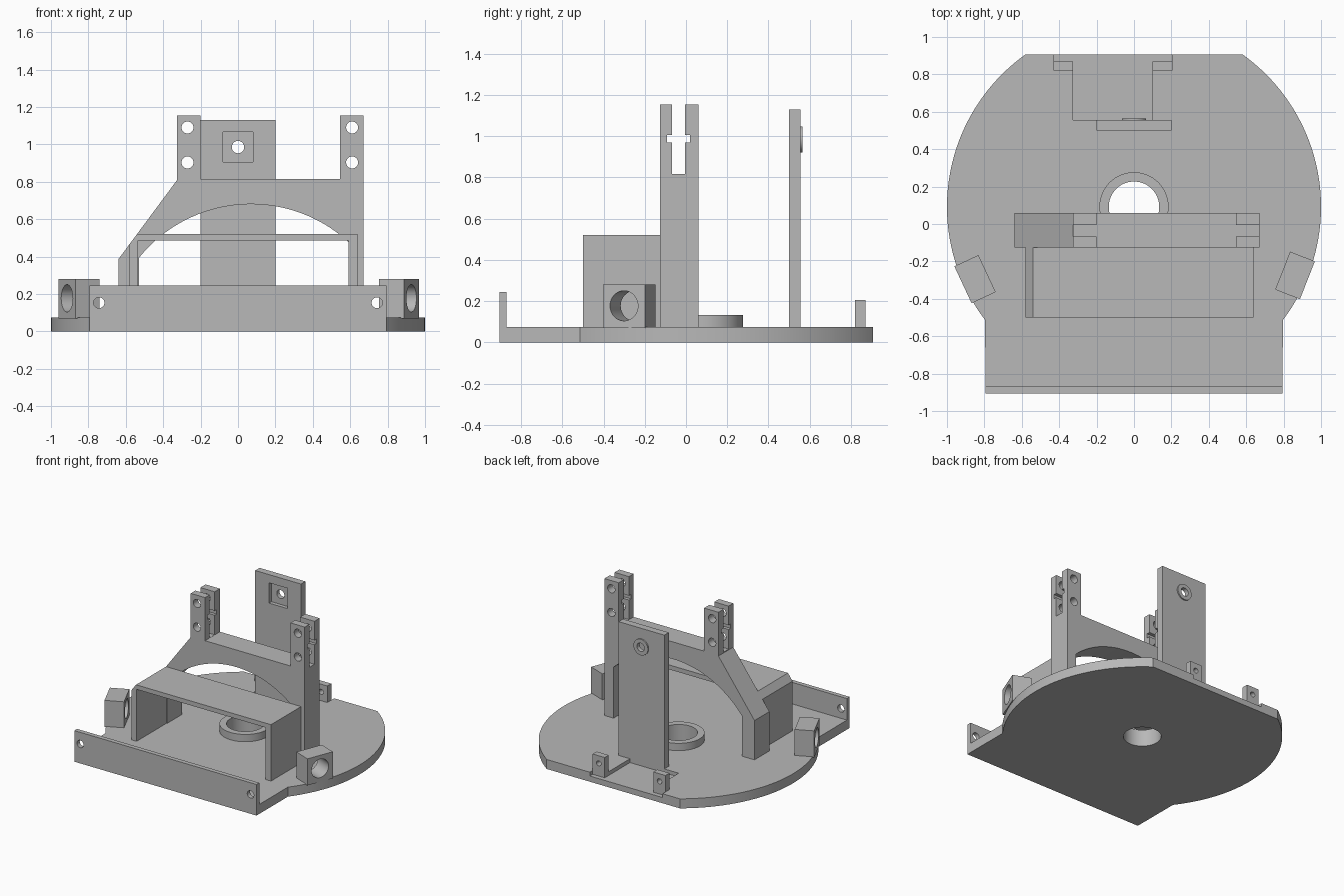
import bpy, bmesh, math
from mathutils import Matrix, Vector

cube = bpy.data.objects.get("Cube")
if cube:
    bpy.data.objects.remove(cube, do_unlink=True)

grey = bpy.data.materials.new("plain grey")
grey.use_nodes = True
GREY = (0.48, 0.48, 0.48, 1)
grey.diffuse_color = GREY
grey.node_tree.nodes["Principled BSDF"].inputs["Base Color"].default_value = GREY


def make(name, bm):
    bmesh.ops.recalc_face_normals(bm, faces=bm.faces)
    mesh = bpy.data.meshes.new(name)
    bm.to_mesh(mesh)
    bm.free()
    mesh.materials.append(grey)
    ob = bpy.data.objects.new(name, mesh)
    bpy.context.collection.objects.link(ob)
    return ob


def prism(name, profile, lo, hi, axis):
    """Extrude a profile in (x, y) along z, or in (x, z) along y."""
    bm = bmesh.new()
    place = (lambda u, v, w: (u, v, w)) if axis == "Z" else (lambda u, v, w: (u, w, v))
    face = bm.faces.new([bm.verts.new(place(u, v, lo)) for u, v in profile])
    ext = bmesh.ops.extrude_face_region(bm, geom=[face])["geom"]
    bmesh.ops.translate(bm, vec=place(0, 0, hi - lo),
                        verts=[v for v in ext if isinstance(v, bmesh.types.BMVert)])
    return make(name, bm)


def box(name, x0, x1, y0, y1, z0, z1):
    return prism(name, [(x0, y0), (x1, y0), (x1, y1), (x0, y1)], z0, z1, "Z")


def rod(name, centre, radius, length, direction, segments=40):
    bm = bmesh.new()
    turn = Vector(direction).to_track_quat("Z", "Y").to_matrix().to_4x4()
    bmesh.ops.create_cone(bm, cap_ends=True, segments=segments, radius1=radius,
                          radius2=radius, depth=length,
                          matrix=Matrix.Translation(centre) @ turn)
    return make(name, bm)


def cut(ob, *cutters):
    for cutter in cutters:
        cutter.hide_render = True
        mod = ob.modifiers.new("cut", "BOOLEAN")
        mod.operation = "DIFFERENCE"
        mod.solver = "EXACT"
        mod.object = cutter
        bpy.context.view_layer.objects.active = ob
        bpy.ops.object.modifier_apply(modifier=mod.name)
        bpy.data.objects.remove(cutter, do_unlink=True)


def arc(cx, cy, r, a0, a1, n):
    return [(cx + r * math.cos(a0 + (a1 - a0) * i / n),
             cy + r * math.sin(a0 + (a1 - a0) * i / n)) for i in range(n + 1)]


ALONG_Y, UP = (0, 1, 0), (0, 0, 1)
THICK = 0.075
MID_Y = 0.092

# Base plate: rounded sides, flat back, rectangular front
side = arc(0, MID_Y, 1.0, math.radians(-37.3), math.radians(54.5), 40)
outline = [(0.795, -0.905)] + side + [(-x, y) for x, y in reversed(side)] + [(-0.795, -0.905)]
base = prism("base_plate", outline, 0, THICK, "Z")
cut(base,
    rod("hole", (0, MID_Y, 0), 0.135, 1, UP, 64),
    box("pocket", -0.325, 0.1, 0.555, 1, 0.045, 0.2),
    box("back_notch", -0.43, 0.205, 0.87, 1, 0.045, 0.2))

# Raised ring around the central hole
ring = rod("centre_ring", (0, MID_Y, 0.1), 0.185, 0.065, UP, 64)
cut(ring, rod("hole", (0, MID_Y, 0), 0.135, 1, UP, 64))

# Front wall with a screw hole at each end
wall = box("front_wall", -0.795, 0.795, -0.905, -0.87, 0, 0.245)
cut(wall, *[rod("hole", (s * 0.743, -0.89, 0.153), 0.029, 0.2, ALONG_Y) for s in (-1, 1)])

# Arched bridge with two towers
rise, radius, peak_x = 0.68, 0.77, 0.07
a_right = math.acos((0.59 - peak_x) / radius)
a_left = math.acos((-0.53 - peak_x) / radius)
arch = arc(peak_x, rise - radius, radius, a_right, a_left, 40)
profile = [(-0.53, 0.06), (-0.64, 0.06), (-0.64, 0.385), (-0.325, 0.81), (-0.325, 1.155),
           (-0.2, 1.155), (-0.2, 0.815), (0.545, 0.815), (0.545, 1.155), (0.67, 1.155),
           (0.67, 0.06), (0.59, 0.06)] + arch
bridge = prism("arched_bridge", profile, -0.125, 0.06, "Y")
cut(bridge,
    box("slot", -0.5, 0.8, -0.067, -0.005, 0.816, 1.3),
    box("cross_slot", -0.5, 0.8, -0.093, 0.02, 0.97, 1.005),
    *[rod("hole", (x, 0, z), 0.032, 1, ALONG_Y) for x in (-0.27, 0.61) for z in (0.903, 1.09)])

# Tunnel cover in front of the bridge, one corner chamfered
prism("tunnel_cover",
      [(-0.58, 0.06), (-0.58, 0.466), (-0.54, 0.52), (0.638, 0.52), (0.638, 0.06),
       (0.59, 0.06), (0.59, 0.485), (-0.535, 0.485), (-0.535, 0.06)],
      -0.5, -0.124, "Y")

# Upright back panel with a square recess, a hole and a rear boss
panel = box("back_panel", -0.2, 0.2, 0.5, 0.555, 0.02, 1.13)
hole_z = 0.985
cut(panel,
    box("recess", -0.08, 0.08, 0.4, 0.53, hole_z - 0.08, hole_z + 0.08),
    rod("hole", (0, 0.5, hole_z), 0.033, 0.5, ALONG_Y))
boss = rod("panel_boss", (0, 0.557, hole_z), 0.063, 0.016, ALONG_Y)
cut(boss, rod("hole", (0, 0.5, hole_z), 0.033, 0.5, ALONG_Y))

# Small tabs at the back edge
for name, x0 in (("right_tab", -0.43), ("left_tab", 0.1)):
    tab = box(name, x0, x0 + 0.105, 0.82, 0.87, 0.04, 0.205)
    cut(tab, rod("hole", (x0 + 0.052, 0.85, 0.145), 0.02, 0.3, ALONG_Y, 24))

# Angled side lugs with through holes
for name, x, y, angle in (("left_lug", 0.861, -0.275, -21.5), ("right_lug", -0.85, -0.295, 205)):
    lug = box(name, -0.071, 0.071, -0.109, 0.109, 0.07, 0.28)
    turn = math.radians(angle)
    lug.data.transform(Matrix.Translation((x, y, 0)) @ Matrix.Rotation(turn, 4, "Z"))
    cut(lug, rod("hole", (x, y, 0.177), 0.073, 0.5, (math.cos(turn), math.sin(turn), 0)))

# Smooth round walls, keep hard edges
bpy.ops.object.select_all(action="DESELECT")
for ob in bpy.context.collection.objects:
    if ob.type == "MESH":
        ob.select_set(True)
        bpy.context.view_layer.objects.active = ob
bpy.ops.object.shade_smooth_by_angle(angle=math.radians(30))
